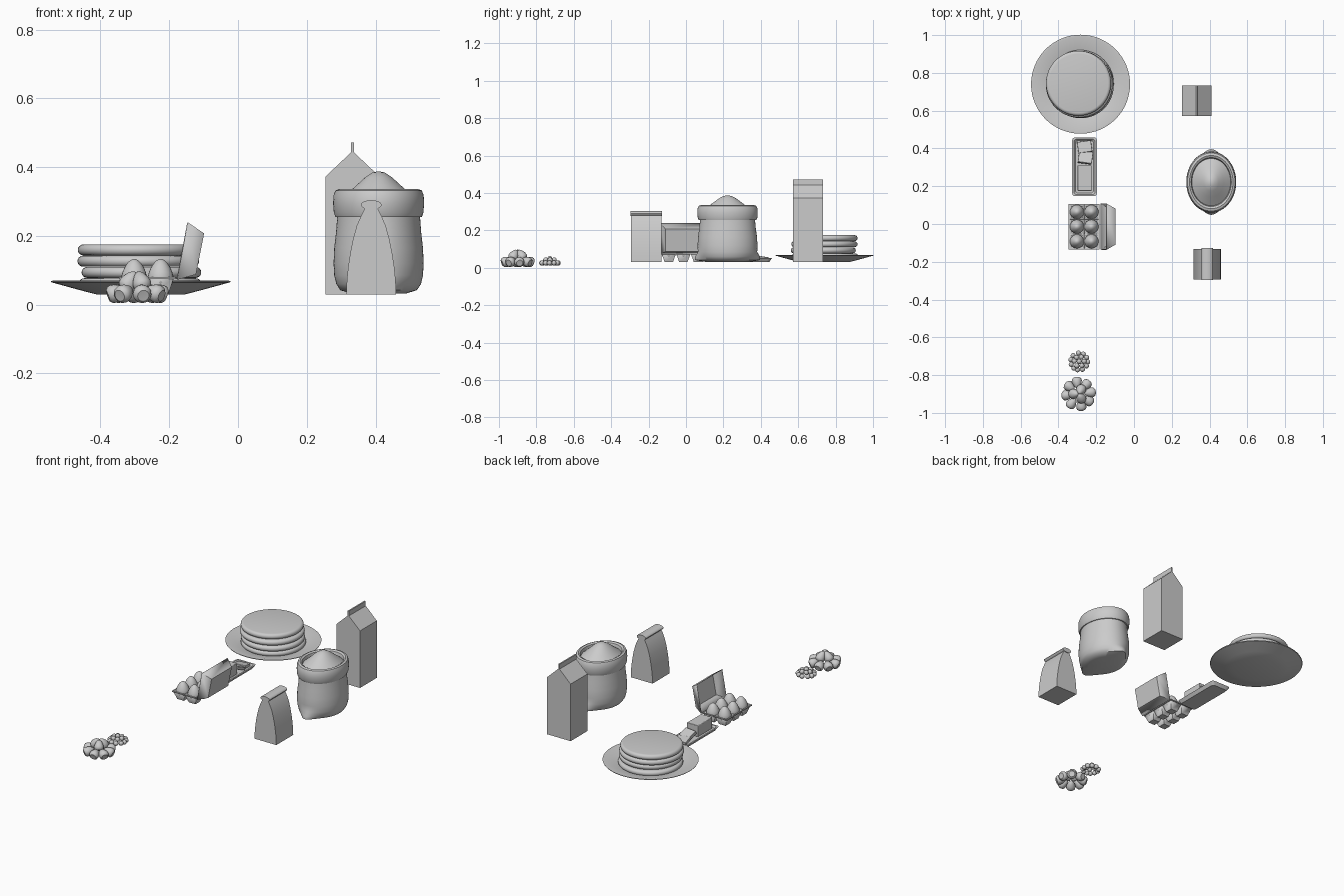
import bpy, math, random
from mathutils import Vector

if "Cube" in bpy.data.objects:
    bpy.data.objects.remove(bpy.data.objects["Cube"])
random.seed(4)
TAU = 2 * math.pi


def make(name, verts, faces, angle=40, solid=0, bevel=0):
    me = bpy.data.meshes.new(name)
    me.from_pydata([tuple(v) for v in verts], [], faces)
    ob = bpy.data.objects.new(name, me)
    bpy.context.collection.objects.link(ob)
    if solid:
        m = ob.modifiers.new("thickness", 'SOLIDIFY')
        m.thickness = solid
    if bevel:
        m = ob.modifiers.new("bevel", 'BEVEL')
        m.width, m.segments = bevel, 2
    bpy.ops.object.select_all(action='DESELECT')
    ob.select_set(True)
    bpy.context.view_layer.objects.active = ob
    bpy.ops.object.shade_smooth_by_angle(angle=math.radians(angle))
    return ob


def lathe(name, profile, loc, n=48, sx=1, sy=1, warp=None, angle=40):
    """Spin (radius, z) points that start and end on the axis."""
    verts, faces = [(0, 0, profile[0][1])], []
    for r, z in profile[1:-1]:
        for i in range(n):
            a = TAU * i / n
            k = warp(a, z) if warp else 1
            verts.append((r * sx * math.cos(a), r * sy * math.sin(a) * k, z))
    verts.append((0, 0, profile[-1][1]))
    last, rings = len(verts) - 1, len(profile) - 2
    for i in range(n):
        j = (i + 1) % n
        faces.append((0, 1 + j, 1 + i))
        for k in range(rings - 1):
            b = 1 + k * n
            faces.append((b + i, b + j, b + n + j, b + n + i))
        b = 1 + (rings - 1) * n
        faces.append((b + i, b + j, last))
    ob = make(name, verts, faces, angle)
    ob.location = loc
    return ob


def prism(name, pts, y0, y1, angle=30):
    """Extrude an x-z outline along y."""
    n = len(pts)
    verts = [(x, y0, z) for x, z in pts] + [(x, y1, z) for x, z in pts]
    faces = [tuple(range(n)), tuple(range(2 * n - 1, n - 1, -1))]
    faces += [(i, i + n, (i + 1) % n + n, (i + 1) % n) for i in range(n)]
    return make(name, verts, faces, angle)


def hexa(name, low, high, closed=True, **kw):
    """Six-sided block from two quads; leave the high side open if wanted."""
    f = [(3, 2, 1, 0)] + [(i, (i + 1) % 4, (i + 1) % 4 + 4, i + 4) for i in range(4)]
    if closed:
        f.append((4, 5, 6, 7))
    return make(name, low + high, f, 30, **kw)


def rect(x, y, z, hx, hy):
    return [(x - hx, y - hy, z), (x + hx, y - hy, z), (x + hx, y + hy, z), (x - hx, y + hy, z)]


def block(name, c, h, **kw):
    ob = hexa(name, rect(0, 0, -h[2], h[0], h[1]), rect(0, 0, h[2], h[0], h[1]), **kw)
    ob.location = c
    return ob


# plate with a sloped rim
lathe("plate", [(0, .03), (.13, .03), (.18, .043), (.26, .065), (.262, .069), (.25, .07),
                (.18, .053), (.14, .044), (0, .044)], (-.283, .74, 0), 64, angle=25)

# pancake stack
for i, (dx, dy, r) in enumerate([(0, .003, .178), (.004, -.006, .174), (-.005, 0, .177), (-.009, .005, .172)]):
    t = .016
    prof = [(0, -t)] + [(r - t + t * math.cos(a), t * math.sin(a))
                        for a in [math.pi * (k / 8 - .5) for k in range(9)]] + [(0, t)]
    lathe("pancake", prof, (-.285 + dx, .74 + dy, .061 + i * .0327), 64)

# butter dish: rounded tray with a raised lip
def rounded(hx, hy, z, r=.016):
    out = []
    for q, (sx, sy) in enumerate([(1, 1), (-1, 1), (-1, -1), (1, -1)]):
        for k in range(5):
            a = (q + k / 4) * math.pi / 2
            out.append((-.262 + sx * (hx - r) + r * math.cos(a), .303 + sy * (hy - r) + r * math.sin(a), z))
    return out
loops = [rounded(.052, .143, .032), rounded(.065, .156, .052), rounded(.056, .147, .052), rounded(.048, .139, .042)]
faces = [tuple(range(19, -1, -1)), tuple(range(60, 80))]
for k in range(3):
    faces += [(k * 20 + i, k * 20 + (i + 1) % 20, k * 20 + 20 + (i + 1) % 20, k * 20 + 20 + i) for i in range(20)]
make("butter_dish", sum(loops, []), faces, 30)

# butter stick and two cut pats
block("butter_stick", (-.261, .243, .076), (.037, .068, .034), bevel=.003)
p = block("butter_pat", (-.257, .352, .064), (.037, .033, .009), bevel=.002)
p.rotation_euler = (math.radians(-22), 0, math.radians(-8))
p = block("butter_pat", (-.261, .408, .052), (.037, .03, .009), bevel=.002)
p.rotation_euler = (math.radians(-10), 0, math.radians(8))

# egg carton cups with eggs
egg = [(0, -.04)] + [(.037 * math.sin(a) * (1 + .12 * math.cos(a)), -.042 * math.cos(a) if math.cos(a) > 0
       else -.05 * math.cos(a)) for a in [math.pi * k / 14 for k in range(1, 14)]] + [(0, .05)]
for i in range(2):
    for j in range(3):
        x, y = -.302 + i * .077, -.092 + j * .078
        hexa("egg_cup", rect(x, y, .03, .022, .022), rect(x, y, .078, .0385, .039), closed=False, solid=.003)
        lathe("egg", [(r * (1 - .15 * max(z, 0) / .05), z) for r, z in egg], (x, y, .083), 24)
# rim of the carton
for s in (-1, 1):
    block("carton_rim", (-.264 + s * .079, -.014, .077), (.003, .12, .003))
    block("carton_rim", (-.264, -.014 + s * .118, .077), (.08, .003, .003))

# open carton lid, a tapered tray leaning back
def upright(a, b, y0, y1):
    return [(a[0], y0, a[1]), (b[0], y0, b[1]), (b[0], y1, b[1]), (a[0], y1, a[1])]
hexa("carton_lid", upright((-.125, .09), (-.102, .206), -.108, .08),
     upright((-.178, .075), (-.148, .237), -.134, .106), closed=False, solid=-.004)

# milk carton with gable and top fin
prism("milk_carton", [(.255, .03), (.411, .03), (.411, .373), (.337, .443), (.337, .472),
                      (.329, .472), (.329, .443), (.255, .373)], .572, .732)

# flour sack: pulled-out bottom corners, rolled cuff
def corners(a, z):
    return 1 + .28 * abs(math.sin(a)) ** 10 * math.exp(-((z - .043) / .022) ** 2)
lathe("flour_sack", [(0, .034), (.6, .032), (.85, .042), (.94, .06), (.985, .085), (1, .12), (.985, .165), (.945, .21),
                     (.92, .255), (.96, .255), (.995, .268), (1.01, .295), (1, .318), (.96, .332), (.88, .336),
                     (.81, .33), (.78, .312), (0, .31)], (.409, .222, 0), 64, .131, .16, corners)
lathe("flour_heap", [(0, .3), (.79, .312), (.68, .325), (.5, .346), (.3, .37), (.14, .384), (0, .388)],
      (.409, .222, 0), 48, .131, .16)

# paper bag with a rolled top
half = [(.0725, .03), (.071, .07), (.067, .11), (.061, .15), (.053, .19), (.042, .23), (.028, .262), (.016, .285)]
prism("paper_bag", [(.3875 + x, z) for x, z in half] + [(.3875 - x, z) for x, z in half[::-1]], -.293, -.132)
prism("bag_roll", [(.3875 + .03 * math.cos(TAU * k / 20), .29 + .014 * math.sin(TAU * k / 20)) for k in range(20)],
      -.297, -.128)

# strawberry heap: blunt ends outward, tips toward the middle
berry = [(0, 0), (.017, -.001), (.025, .006), (.027, .016), (.024, .03), (.016, .046), (.007, .056), (0, .058)]
for n, R, z, lift, ph in [(8, .085, .026, .35, .2), (3, .036, .046, 1.6, .5)]:
    for i in range(n):
        a = TAU * (i + ph) / n + random.uniform(-.06, .06)
        s = lathe("strawberry", berry, (-.293 + R * math.cos(a), -.9 + R * math.sin(a), z), 16)
        s.rotation_mode = 'QUATERNION'
        s.rotation_quaternion = Vector((-math.cos(a), -math.sin(a), lift)).to_track_quat('Z', 'Y')

# small round berries
ball = [(0, -.0135)] + [(.0135 * math.sin(a), -.0135 * math.cos(a))
                        for a in [math.pi * k / 8 for k in range(1, 8)]] + [(0, .0135)]
for n, R, z in [(11, .045, .026), (6, .026, .042), (1, 0, .05)]:
    for i in range(n):
        a = TAU * i / n + random.uniform(-.1, .1)
        lathe("blueberry", ball, (-.29 + R * math.cos(a), -.728 + R * math.sin(a), z), 14)
